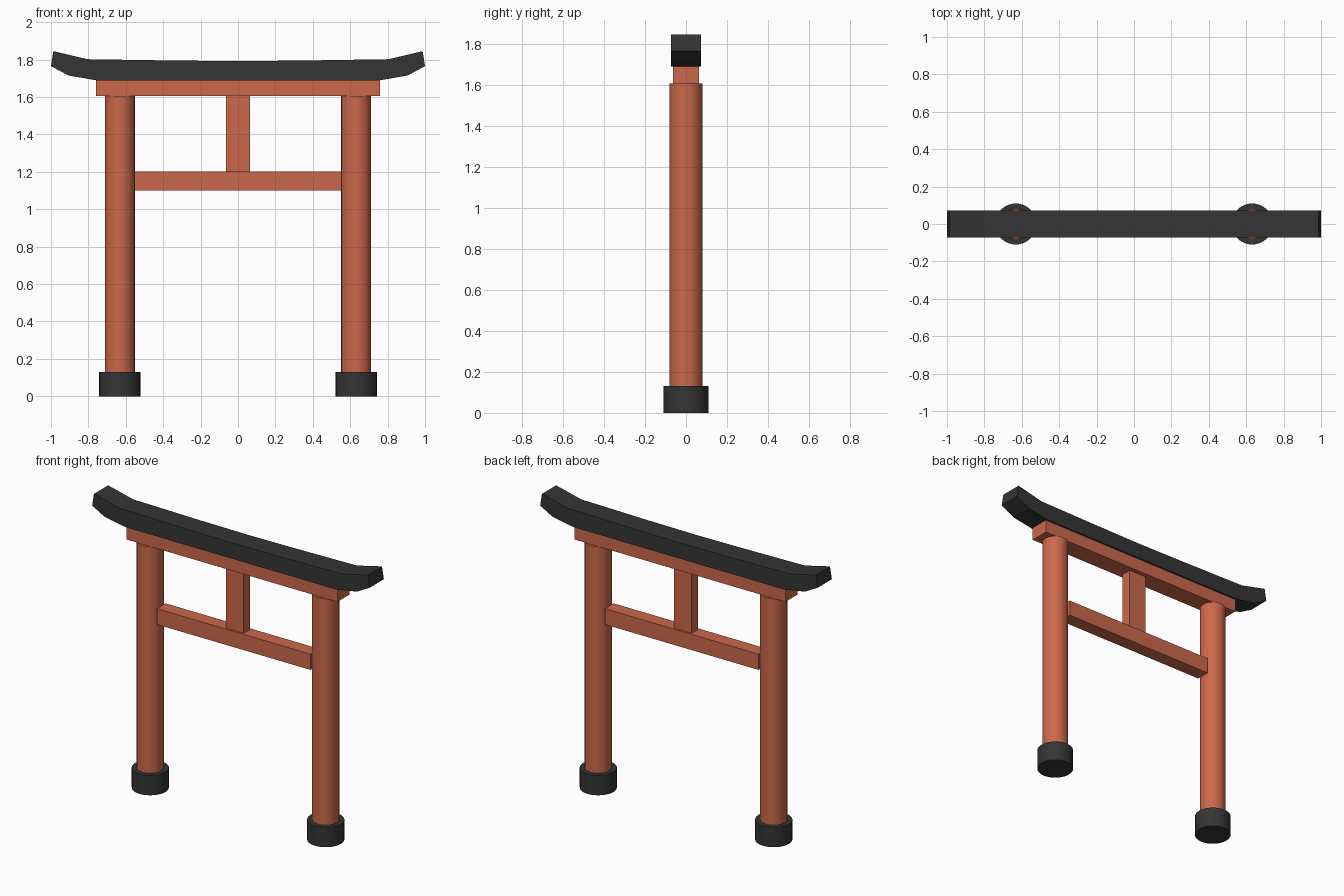
import bpy, bmesh

if "Cube" in bpy.data.objects:
    bpy.data.objects.remove(bpy.data.objects["Cube"])


def material(name, rgb):
    m = bpy.data.materials.new(name)
    m.diffuse_color = (*rgb, 1.0)
    m.use_nodes = True
    m.node_tree.nodes["Principled BSDF"].inputs["Base Color"].default_value = m.diffuse_color
    return m


RED = material("vermilion", (0.60, 0.14, 0.07))
DARK = material("charcoal", (0.035, 0.035, 0.035))


def box(name, half_x, half_y, z0, z1, mat):
    bpy.ops.mesh.primitive_cube_add(size=1, location=(0, 0, (z0 + z1) / 2))
    o = bpy.context.object
    o.name = name
    o.scale = (2 * half_x, 2 * half_y, z1 - z0)
    bpy.ops.object.transform_apply(location=False, rotation=False, scale=True)
    o.data.materials.append(mat)


def cylinder(name, x, r, z0, z1, mat):
    bpy.ops.mesh.primitive_cylinder_add(vertices=32, radius=r, depth=z1 - z0,
                                        location=(x, 0, (z0 + z1) / 2))
    o = bpy.context.object
    o.name = name
    o.data.materials.append(mat)
    bpy.ops.object.shade_smooth_by_angle()


# Pillars and their dark footings
for side, x in (("left", -0.632), ("right", 0.632)):
    cylinder(side + "_footing", x, 0.11, 0.0, 0.13, DARK)
    cylinder(side + "_pillar", x, 0.08, 0.13, 1.605, RED)

# Cross beams and the central strut
box("tie_beam", 0.553, 0.045, 1.10, 1.203, RED)
box("centre_strut", 0.063, 0.033, 1.203, 1.605, RED)
box("upper_beam", 0.76, 0.063, 1.605, 1.69, RED)

# Curved top lintel: half profile mirrored across x, then extruded in y
top = [(0.0, 1.792), (0.35, 1.795), (0.805, 1.802), (0.987, 1.845)]
bottom = [(1.0, 1.765), (0.907, 1.715), (0.757, 1.689)]
half = top + bottom
profile = half + [(-x, z) for x, z in reversed(half) if x > 0]
DEPTH = 0.073

bm = bmesh.new()
face = bm.faces.new([bm.verts.new((x, -DEPTH, z)) for x, z in profile])
ext = bmesh.ops.extrude_face_region(bm, geom=[face])
for v in ext["geom"]:
    if isinstance(v, bmesh.types.BMVert):
        v.co.y = DEPTH
bmesh.ops.recalc_face_normals(bm, faces=bm.faces)
mesh = bpy.data.meshes.new("top_lintel")
bm.to_mesh(mesh)
bm.free()
mesh.materials.append(DARK)
bpy.context.collection.objects.link(bpy.data.objects.new("top_lintel", mesh))
